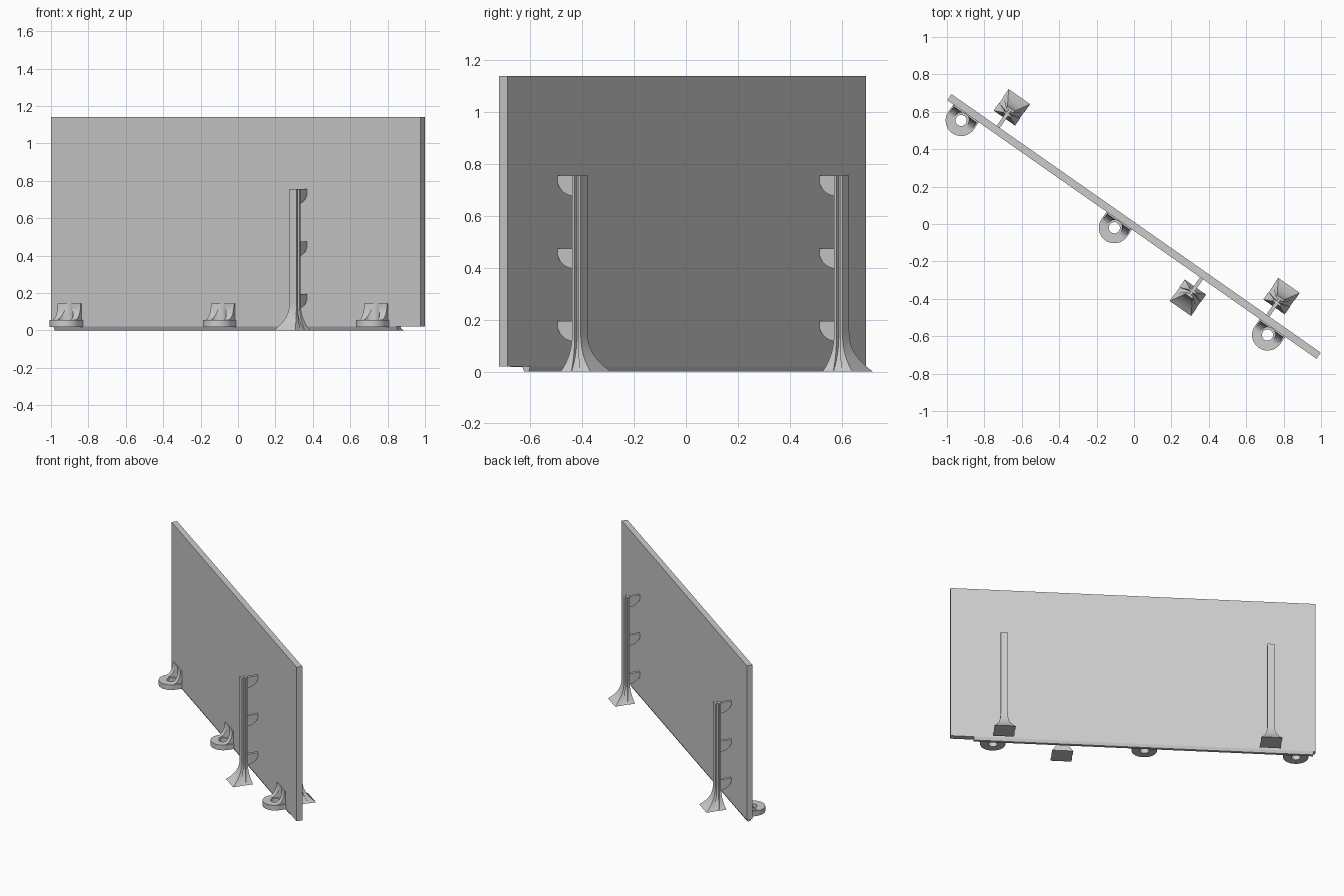
import bpy, bmesh, math
from mathutils import Matrix

cube = bpy.data.objects.get("Cube")
if cube:
    bpy.data.objects.remove(cube, do_unlink=True)

grey = bpy.data.materials.new("plain_grey")
grey.use_nodes = True
GREY = (0.6, 0.6, 0.6, 1)
grey.diffuse_color = GREY
grey.node_tree.nodes["Principled BSDF"].inputs["Base Color"].default_value = GREY

# Local frame: x along the panel, y out of its back, z up
FRAME = Matrix.Translation((0, -0.013, 0)) @ Matrix.Rotation(math.radians(-35), 4, "Z")
HALF = 0.02          # half the panel thickness
LENGTH = 2.41


def loft(name, rings):
    """Skin a stack of matching closed rings and cap both ends."""
    bm = bmesh.new()
    loops = [[bm.verts.new(FRAME @ Matrix.Translation(p).translation) for p in ring] for ring in rings]
    n = len(rings[0])
    for low, high in zip(loops, loops[1:]):
        for i in range(n):
            j = (i + 1) % n
            bm.faces.new((low[i], low[j], high[j], high[i]))
    bm.faces.new(loops[0])
    bm.faces.new(loops[-1])
    bmesh.ops.recalc_face_normals(bm, faces=bm.faces)
    mesh = bpy.data.meshes.new(name)
    bm.to_mesh(mesh)
    bm.free()
    mesh.materials.append(grey)
    obj = bpy.data.objects.new(name, mesh)
    bpy.context.collection.objects.link(obj)
    return obj


def upright(name, outline, z0, z1):
    return loft(name, [[(x, y, z) for x, y in outline] for z in (z0, z1)])


def sideways(name, profile, x0, x1):
    return loft(name, [[(x, y, z) for y, z in profile] for x in (x0, x1)])


def activate(obj):
    bpy.ops.object.select_all(action="DESELECT")
    obj.select_set(True)
    bpy.context.view_layer.objects.active = obj


def smooth(obj):
    activate(obj)
    bpy.ops.object.shade_smooth_by_angle(angle=math.radians(30))


def drill(obj, x, y, radius, z0, z1):
    steps = [math.tau * i / 32 for i in range(32)]
    circle = [(x + radius * math.cos(a), y + radius * math.sin(a)) for a in steps]
    cutter = upright("cutter", circle, z0, z1)
    cutter.hide_render = True
    mod = obj.modifiers.new("hole", "BOOLEAN")
    mod.operation = "DIFFERENCE"
    mod.solver = "EXACT"
    mod.object = cutter
    activate(obj)
    bpy.ops.object.modifier_apply(modifier=mod.name)
    bpy.data.objects.remove(cutter, do_unlink=True)


# Upright panel with a tapered foot strip stopping short of one end
sideways("panel", [(-HALF, 0.02), (HALF, 0.02), (HALF, 1.14), (-HALF, 1.14)],
         -LENGTH / 2, LENGTH / 2)
sideways("foot_strip", [(-HALF, 0.02), (-0.01, 0), (0.01, 0), (HALF, 0.02)], -1.19, 1.05)


# Round anchor pads: D-shaped plate, curved lip against the panel, screw hole
def anchor_pad(name, x):
    cy, r, top = -0.066, 0.083, 0.055
    arc = [math.pi + math.pi * i / 24 for i in range(25)]
    outline = [(x + r * math.cos(a), cy + r * math.sin(a)) for a in arc]
    outline += [(x + r, -0.018), (x - r, -0.018)]
    plate = upright(name + "_plate", outline, 0.018, top)
    drill(plate, x, cy, 0.03, -0.1, 0.2)

    quarter = [math.pi / 2 * i / 12 for i in range(13)]
    profile = [(-0.018, 0.05), (-0.018, 0.145)]
    profile += [(-0.083 + 0.055 * math.cos(a), 0.145 - 0.09 * math.sin(a)) for a in quarter]
    profile.append((-0.083, 0.05))
    lip = sideways(name + "_lip", profile, x - 0.075, x + 0.075)
    drill(lip, x, cy, 0.042, -0.1, 0.3)
    smooth(plate)
    smooth(lip)


for side, x in (("right", -1.082), ("middle", -0.082), ("left", 0.918)):
    anchor_pad(side + "_anchor", x)


# Support posts: I-beam flaring into a square base, with curved tabs to the panel
def beam_section(x, y, a, b, w, f, z):
    half = [(-a, -b), (a, -b), (a, f - b), (w, f - b), (w, b - f), (a, b - f)]
    return [(x + s * u, y + s * v, z) for s in (1, -1) for u, v in half]


def support_post(name, x, side):
    rings = []
    steps = 14
    for i in range(steps + 1):
        t = i / steps
        s = (1 - t) ** 2.5
        size = [p + (q - p) * s for p, q in
                ((0.118, 0.147), (0.0225, 0.07), (0.02, 0.07), (0.007, 0.068), (0.012, 0.05))]
        rings.append(beam_section(x, side * size[0], *size[1:], 0.16 * t))
    rings.append([(px, py, 0.755) for px, py, _ in rings[-1]])
    smooth(loft(name, rings))

    for k, top in enumerate((0.195, 0.475, 0.755)):
        quarter = [math.pi / 2 * i / 10 for i in range(11)]
        curve = [(HALF - 0.002 + 0.08 * (1 - math.cos(a)), top - 0.008 - 0.07 * math.sin(a))
                 for a in quarter]
        profile = [(0.105, top), (HALF - 0.002, top)] + curve + [(0.105, top - 0.078)]
        tab = sideways(f"{name}_tab_{k + 1}", [(side * y, z) for y, z in profile],
                       x - 0.01, x + 0.01)
        smooth(tab)


support_post("back_right_post", -0.9, 1)
support_post("back_left_post", 0.86, 1)
support_post("front_post", 0.455, -1)
